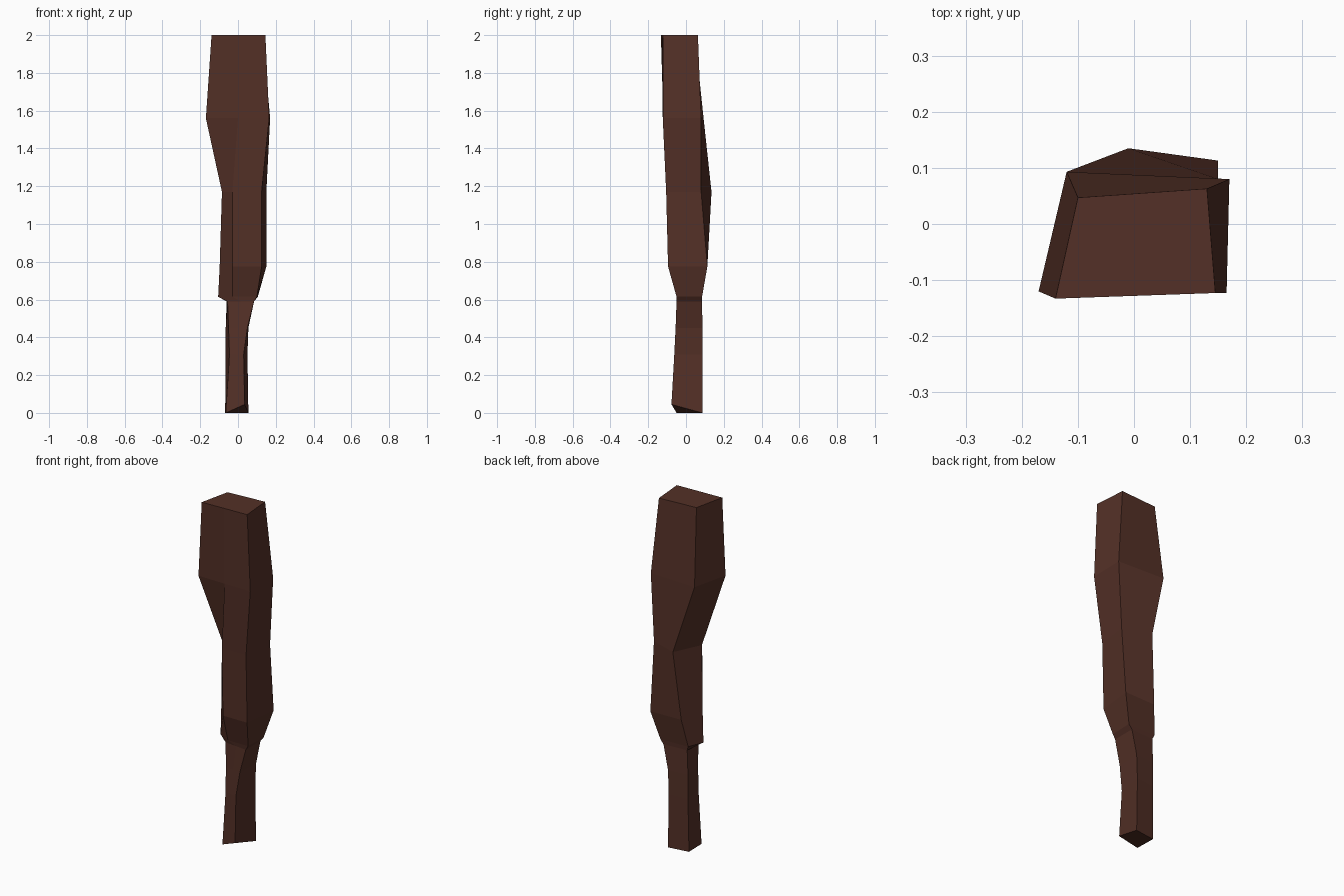
import bpy
import bmesh
from mathutils import Vector

default_cube = bpy.data.objects.get("Cube")
if default_cube:
    bpy.data.objects.remove(default_cube, do_unlink=True)


def make_material(name, color):
    material = bpy.data.materials.new(name)
    material.use_nodes = True
    material.diffuse_color = color
    shader = material.node_tree.nodes["Principled BSDF"]
    shader.inputs["Base Color"].default_value = color
    shader.inputs["Roughness"].default_value = 0.9
    return material


def section(height, front_left, front_right, back_right, back_left, ridge=None, lift=0):
    """Five-sided cross-section; the ridge is an extra corner on the front."""
    corners = [Vector((x, y, height)) for x, y in
               (front_left, front_right, back_right, back_left)]
    corners[1].z += lift
    if ridge is None:
        front_ridge = corners[0].lerp(corners[1], 0.5)
    else:
        front_ridge = Vector((ridge, corners[1].y, height))
    corners.insert(1, front_ridge)
    return corners


def loft(name, sections, material):
    """Skin neighbouring sections with flat faces and close both ends."""
    bm = bmesh.new()
    rings = [[bm.verts.new(corner) for corner in ring] for ring in sections]
    for lower, upper in zip(rings, rings[1:]):
        count = len(lower)
        for i in range(count):
            j = (i + 1) % count
            bm.faces.new((lower[i], lower[j], upper[j], upper[i]))
    bm.faces.new(list(reversed(rings[0])))
    bm.faces.new(rings[-1])
    bmesh.ops.recalc_face_normals(bm, faces=bm.faces[:])
    mesh = bpy.data.meshes.new(name)
    bm.to_mesh(mesh)
    bm.free()
    mesh.materials.append(material)
    obj = bpy.data.objects.new(name, mesh)
    bpy.context.collection.objects.link(obj)
    return obj


# Thin lower grip with a slanted foot
grip = [
    section(0, (-.065, -.05), (.035, -.077), (.055, .087), (-.068, .07), lift=.045),
    section(.31, (-.045, -.05), (.03, -.062), (.05, .087), (-.065, .075)),
    section(.45, (-.05, -.04), (.05, -.055), (.055, .087), (-.065, .075)),
    section(.59, (-.055, -.035), (.085, -.05), (.085, .085), (-.06, .075)),
]

# Thick upper body, starting with the overhanging shoulder
body = [
    section(.615, (-.105, -.01), (.1, -.05), (.105, .085), (-.07, .08), ridge=-.03),
    section(.775, (-.097, -.015), (.125, -.095), (.15, .113), (-.045, .108), ridge=-.03),
    section(1.17, (-.085, -.025), (.125, -.105), (.15, .08), (-.01, .135), ridge=-.03),
    section(1.56, (-.17, -.12), (.165, -.123), (.17, .08), (-.12, .093), ridge=0),
    section(2, (-.14, -.133), (.145, -.123), (.13, .063), (-.1, .047)),
]

dark_brown = make_material("dark brown wood", (.088, .03, .02, 1))
loft("club", grip + body, dark_brown)
